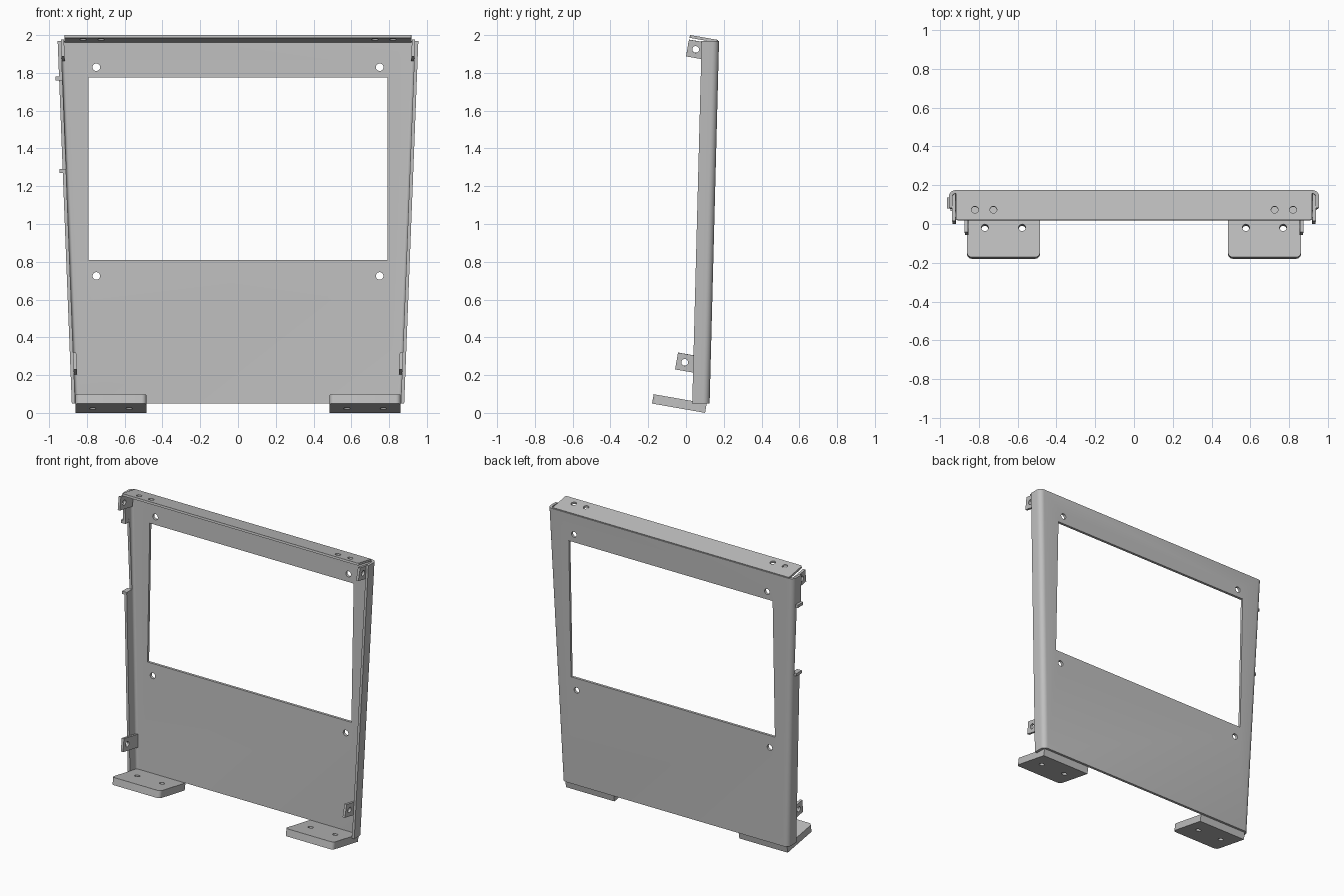
import bpy, bmesh
from math import radians, sin, cos, pi
from mathutils import Matrix, Vector

if "Cube" in bpy.data.objects:
    bpy.data.objects.remove(bpy.data.objects["Cube"])

steel = bpy.data.materials.new("plain_grey_steel")
steel.use_nodes = True
GREY = (0.52, 0.52, 0.52, 1)
steel.diffuse_color = GREY
steel.node_tree.nodes["Principled BSDF"].inputs["Base Color"].default_value = GREY

TILT = radians(-10)      # folded tabs rise toward the front
LEAN = radians(2.2)      # sides splay outward toward the top
BOTTOM, TOP = 0.05, 1.97
SHEET = 0.018
DEPTH = 0.092


def half_width(z):
    return 0.88 + (z - BOTTOM) * 0.039


def back_y(z):
    return 0.125 + (z - BOTTOM) * 0.026


def make_object(name, bm):
    bmesh.ops.recalc_face_normals(bm, faces=bm.faces)
    mesh = bpy.data.meshes.new(name)
    bm.to_mesh(mesh)
    bm.free()
    mesh.materials.append(steel)
    obj = bpy.data.objects.new(name, mesh)
    bpy.context.collection.objects.link(obj)
    return obj


def add_box(bm, centre, size):
    m = Matrix.Translation(centre) @ Matrix.Diagonal((*size, 1))
    return bmesh.ops.create_cube(bm, size=1, matrix=m)["verts"]


def add_hole(bm, centre, axis, radius=0.018):
    turn = Vector((0, 0, 1)).rotation_difference(Vector(axis)).to_matrix().to_4x4()
    bmesh.ops.create_cone(bm, cap_ends=True, segments=24, radius1=radius, radius2=radius,
                          depth=0.3, matrix=Matrix.Translation(centre) @ turn)


def cut(obj, bm):
    cutter = make_object("cutter", bm)
    cutter.hide_render = True
    mod = obj.modifiers.new("cut", 'BOOLEAN')
    mod.operation = 'DIFFERENCE'
    mod.solver = 'EXACT'
    mod.object = cutter
    bpy.context.view_layer.objects.active = obj
    bpy.ops.object.modifier_apply(modifier=mod.name)
    bpy.data.objects.remove(cutter)


def finish(obj):
    bpy.ops.object.select_all(action='DESELECT')
    obj.select_set(True)
    bpy.context.view_layer.objects.active = obj
    bpy.ops.object.shade_smooth_by_angle(angle=radians(30))


def plate(name, size, matrix, holes=(), axis=(0, 0, 1), rounding=0.0):
    """Flat plate with drilled holes; rounding softens its front corners."""
    bm = bmesh.new()
    add_box(bm, (0, 0, 0), size)
    if rounding:
        corners = [e for e in bm.edges if all(v.co.y < 0 for v in e.verts)
                   and abs(e.verts[0].co.z - e.verts[1].co.z) > 0.001]
        bmesh.ops.bevel(bm, geom=corners, offset=rounding, segments=5,
                        profile=0.5, affect='EDGES')
    obj = make_object(name, bm)
    if holes:
        cutters = bmesh.new()
        for h in holes:
            add_hole(cutters, h, axis)
        cut(obj, cutters)
    obj.data.transform(matrix)
    finish(obj)


# Folded panel: a U-shaped section lofted from the bottom to the top
def section(z):
    w, y = half_width(z), back_y(z)
    r = 0.035

    def side(inset):
        pts = [(w - inset, y - DEPTH)]
        for i in range(7):
            a = pi / 2 * i / 6
            pts.append((w - r + (r - inset) * cos(a), y - r + (r - inset) * sin(a)))
        return pts
    outer, inner = side(0), side(SHEET)
    loop = outer + [(-x, py) for x, py in reversed(outer)]
    loop += [(-x, py) for x, py in inner] + list(reversed(inner))
    return [(x, py, z) for x, py in loop]


bm = bmesh.new()
low = [bm.verts.new(p) for p in section(BOTTOM)]
high = [bm.verts.new(p) for p in section(TOP)]
n = len(low)
for i in range(n):
    j = (i + 1) % n
    bm.faces.new((low[i], low[j], high[j], high[i]))
bm.faces.new(low)
bm.faces.new(high)
panel = make_object("folded_panel", bm)

# Window, fixing holes and the notch in the right flange
cutters = bmesh.new()
add_box(cutters, (0, 0.15, 1.2925), (1.584, 0.3, 0.965))
for x in (-0.75, 0.75):
    for z in (0.725, 1.83):
        add_hole(cutters, (x, 0.15, z), (0, 1, 0), 0.02)
add_box(cutters, (-0.95, 0.023, 1.525), (0.12, 0.2, 0.49))
cut(panel, cutters)
finish(panel)

# Small outward lips at both ends of the notch
for label, z in (("lower", 1.28), ("upper", 1.77)):
    y = back_y(z)
    plate(label + "_notch_lip", (0.036, 0.058, 0.02),
          Matrix.Translation((-half_width(z), y - DEPTH + 0.03, z)))

# Sloping top flange
tilt = Matrix.Rotation(TILT, 4, 'X')
plate("top_flange", (1.836, 0.15, 0.015), Matrix.Translation((0, 0.094, 1.98)) @ tilt,
      [(s * x, -0.022, 0) for s in (-1, 1) for x in (0.725, 0.82)], rounding=0.01)

for s, label in ((1, "left"), (-1, "right")):
    # Thick mounting foot
    plate(label + "_foot", (0.376, 0.285, 0.05),
          Matrix.Translation((s * 0.673, -0.035, 0.0495)) @ tilt,
          [(x, 0.012, 0) for x in (-0.096, 0.096)], rounding=0.025)
    # Drilled lugs inside the side flange
    for level, y, z, length in (("upper", 0.008, 1.932, 0.14), ("lower", -0.05, 0.275, 0.165)):
        centre = Vector((s * (half_width(z) - SHEET - 0.008),
                         y + length / 2 * cos(TILT), z + length / 2 * sin(TILT)))
        place = Matrix.Translation(centre) @ Matrix.Rotation(s * LEAN, 4, 'Y') @ tilt
        plate(f"{label}_{level}_lug", (0.017, length, 0.09), place,
              [(0, 0.044 - length / 2, 0)], axis=(1, 0, 0))
